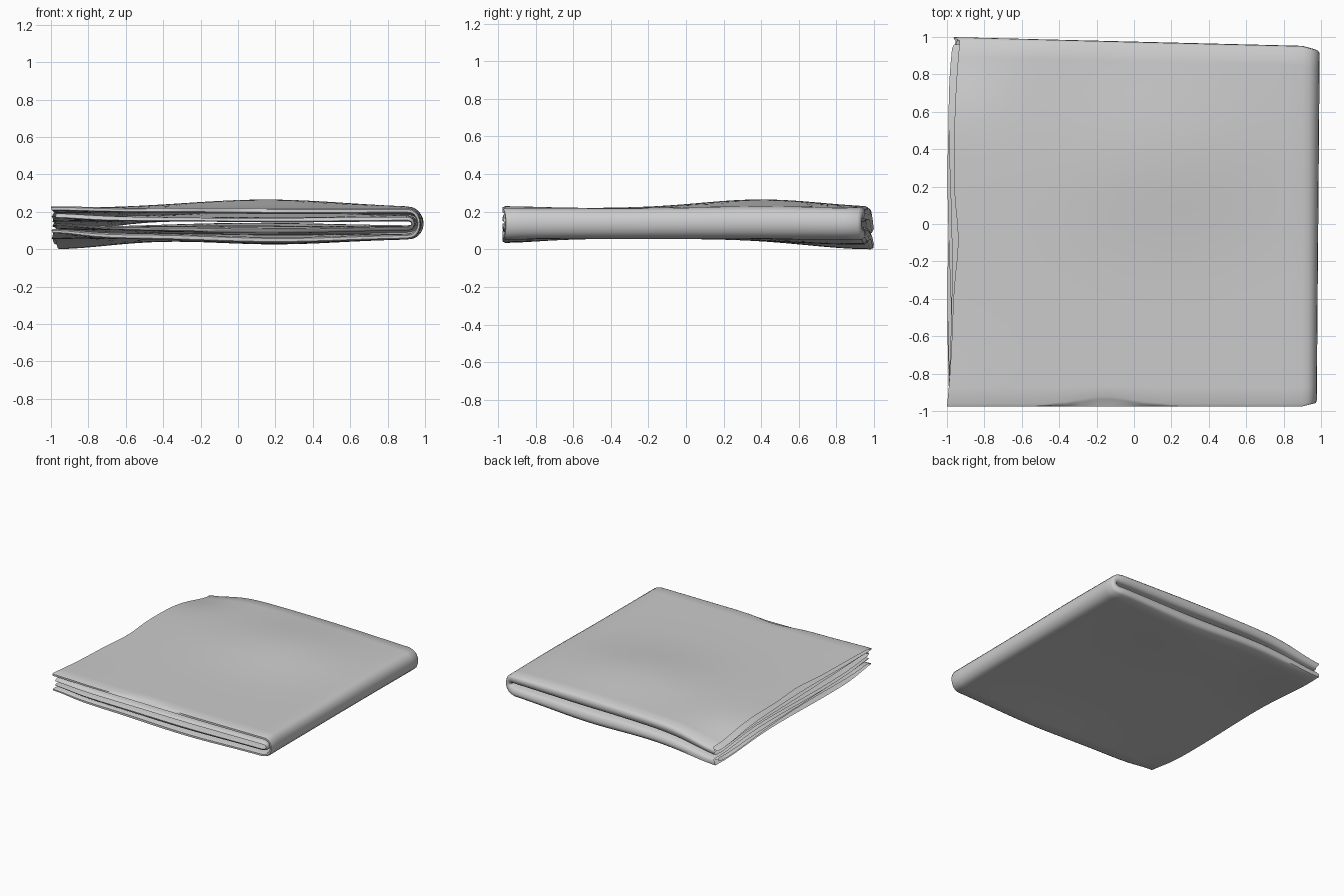
import bpy, bmesh, math

cube = bpy.data.objects.get("Cube")
if cube:
    bpy.data.objects.remove(cube)

# Plain cloth colour
cloth = bpy.data.materials.new("pale_grey_cloth")
cloth.use_nodes = True
grey = (0.6, 0.6, 0.6, 1)
cloth.diffuse_color = grey
cloth.node_tree.nodes["Principled BSDF"].inputs["Base Color"].default_value = grey


def bump(x, y, cx, cy, w, d):
    return math.exp(-((x - cx) / w) ** 2 - ((y - cy) / d) ** 2)


def top(x, y):
    return (0.222 + 0.046 * bump(x, y, 0.15, 0.4, 0.6, 0.45)
            - 0.085 * bump(x, y, -1, 1, 0.3, 0.3)
            + 0.01 * bump(x, y, -1, -1, 0.3, 0.3))


def bottom(x, y):
    return (0.058 - 0.056 * bump(x, y, -1, 1, 0.45, 0.5)
            - 0.03 * bump(x, y, 0.2, 0.9, 0.5, 0.5)
            - 0.022 * bump(x, y, 0.2, -1, 0.5, 0.3)
            + 0.03 * bump(x, y, -1, -1, 0.2, 0.2))


def left_edge(v, e, upper):
    # Wavy free edge, a little different on each layer
    if upper and e < 0.1:
        return -0.965 + 0.035 * v ** 3 + 0.025 * bump(0, v, 0, -0.1, 1, 0.2)
    return -0.985 + 0.012 * math.sin(3 * v + 7 * e) + 0.03 * max(v, 0) ** 4


def fold_path():
    # Front-to-back zigzag of the cloth: (depth position, layer depth)
    path = []

    def run(start, end, e, steps=22):
        path.extend((start + (end - start) * i / steps, e) for i in range(steps + 1))

    run(-0.985, 0.98, 0)
    path.extend([(0.997, 0.15), (1.0, 0.4), (0.99, 0.7)])
    run(0.97, -0.975, 0.84)
    path.extend([(-1.0, 0.77), (-0.995, 0.64)])
    run(-0.975, 0.94, 0.56)
    path.append((0.96, 0.45))
    run(0.94, -0.98, 0.33)
    path.extend([(-1.0, 0.25), (-1.0, 0.08)])
    return path


FLAT, TURN = 24, 10
FOLD_X = 0.9


def cloth_point(v, e, s):
    # Sweep along the top, round the side fold, then back underneath
    upper = s <= FLAT
    edge = left_edge(v, e, s < FLAT + TURN / 2)
    if s <= FLAT:
        x = edge + (FOLD_X - edge) * s / FLAT
        f = 1 - e / 2
    elif s < FLAT + TURN:
        a = math.pi * (s - FLAT) / TURN
        x = FOLD_X + (0.085 - 0.06 * e + 0.008 * v) * math.sin(a) ** 0.8
        f = 0.5 + (1 - e) / 2 * math.cos(a)
    else:
        x = FOLD_X + (edge - FOLD_X) * (s - FLAT - TURN) / FLAT
        f = e / 2
    if e > 0.1:
        f += 0.025 * math.sin(3 * x + 9 * e) * (1 - x) / 2
    # Scalloped front edge and slightly slanted back edge
    front, back = -0.975, 0.975 - 0.025 * x
    y = front + (back - front) * (v + 1) / 2
    if upper and e < 0.1:
        y += 0.04 * bump(x, v, -0.15, -1, 0.18, 0.08)
    # Rounded corners of the side fold
    if x > FOLD_X:
        y -= 0.25 * (x - FOLD_X) * v ** 9
    lo, hi = bottom(x, y), top(x, y)
    return x, y, lo + (hi - lo) * f


# One continuous folded sheet, open along the left side
bm = bmesh.new()
path = fold_path()
rows = [[bm.verts.new(cloth_point(v, e, s)) for v, e in path]
        for s in range(2 * FLAT + TURN + 1)]
for a, b in zip(rows, rows[1:]):
    for i in range(len(path)):
        j = (i + 1) % len(path)
        bm.faces.new((a[i], a[j], b[j], b[i]))
bmesh.ops.recalc_face_normals(bm, faces=bm.faces[:])

# Keep the broad top facing up
bm.faces.ensure_lookup_table()
upper_face = max(bm.faces, key=lambda face: face.calc_center_median().z)
if upper_face.normal.z < 0:
    bmesh.ops.reverse_faces(bm, faces=bm.faces[:])

# Rest on the ground
lowest = min(v.co.z for v in bm.verts)
bmesh.ops.translate(bm, verts=bm.verts[:], vec=(0, 0, -lowest))

mesh = bpy.data.meshes.new("folded_cloth")
bm.to_mesh(mesh)
bm.free()
mesh.materials.append(cloth)
obj = bpy.data.objects.new("folded_cloth", mesh)
bpy.context.collection.objects.link(obj)
bpy.ops.object.select_all(action="DESELECT")
obj.select_set(True)
bpy.context.view_layer.objects.active = obj
bpy.ops.object.shade_smooth_by_angle(angle=math.radians(50))
